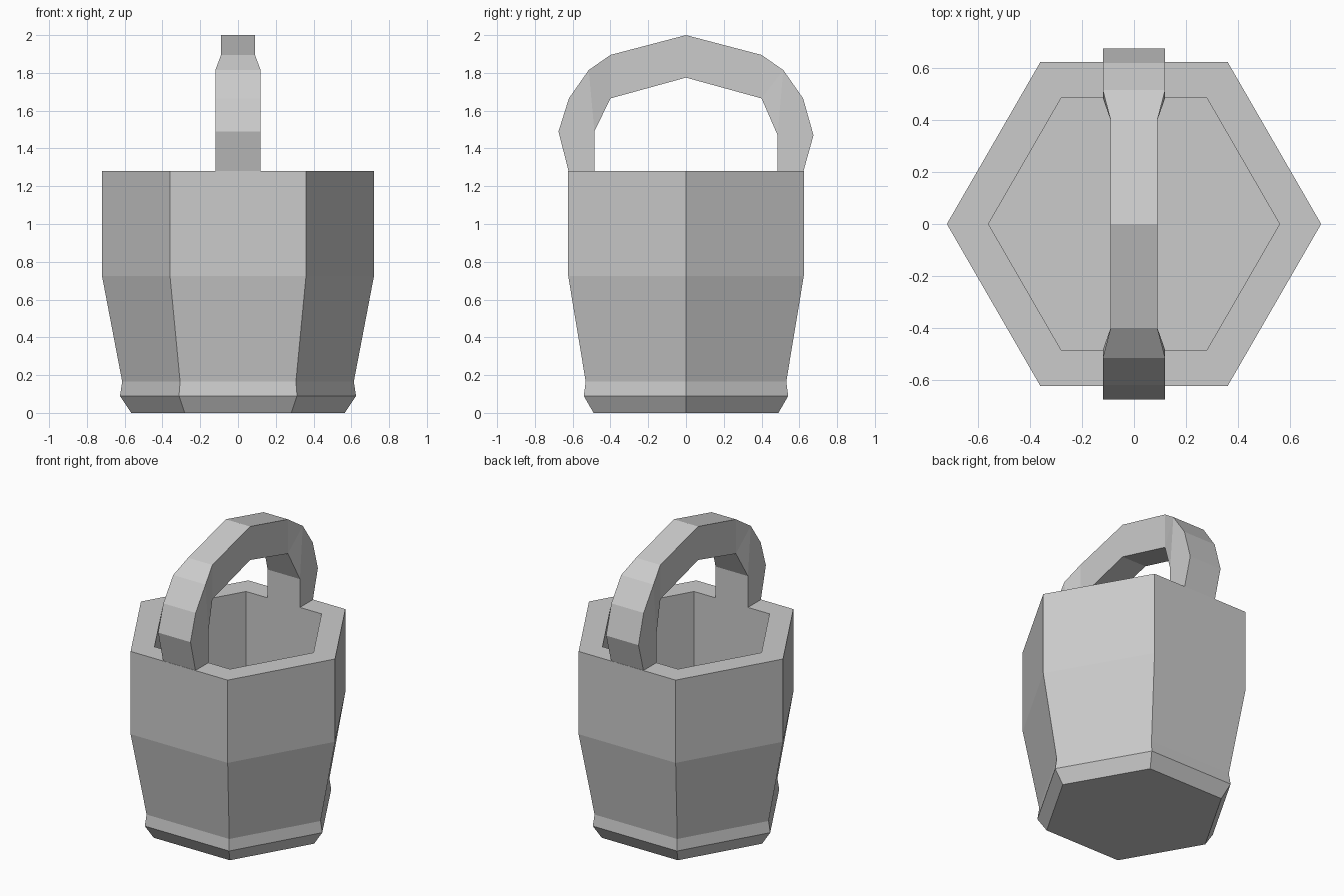
import bpy, bmesh
from math import cos, sin, pi

if "Cube" in bpy.data.objects:
    bpy.data.objects.remove(bpy.data.objects["Cube"])


def finish(name, bm):
    bmesh.ops.remove_doubles(bm, verts=bm.verts, dist=0.0005)
    bmesh.ops.recalc_face_normals(bm, faces=bm.faces)
    mesh = bpy.data.meshes.new(name)
    bm.to_mesh(mesh)
    bm.free()
    obj = bpy.data.objects.new(name, mesh)
    bpy.context.collection.objects.link(obj)
    return obj


# Bucket: six-sided shell, (radius, height) from the underside, over the rim, to the inner floor
profile = [(0.565, 0), (0.625, 0.09), (0.613, 0.165), (0.72, 0.725),
           (0.72, 1.28), (0.56, 1.28), (0.56, 0.09)]
SIDES = 6
bm = bmesh.new()
rings = [[bm.verts.new((r * cos(2 * pi * k / SIDES), r * sin(2 * pi * k / SIDES), z))
          for k in range(SIDES)] for r, z in profile]
for a, b in zip(rings, rings[1:]):
    for k in range(SIDES):
        n = (k + 1) % SIDES
        bm.faces.new((a[k], a[n], b[n], b[k]))
bm.faces.new(rings[0])
bm.faces.new(rings[-1])
finish("bucket", bm)


# Handle: arch across the bucket, each half with a wide leg and a narrower grip
def handle_half(bm, side, bend):
    wide, slim = 0.12, 0.09
    outer = [(0.622, 1.28, wide), (0.675, bend, wide), (0.62, 1.665, wide),
             (0.515, 1.815, wide), (0.4, 1.895, slim), (0, 2.0, slim)]
    inner = [(0.485, 1.28, wide), (0.485, bend, wide), (0.4, 1.665, slim), (0, 1.775, slim)]

    def rail(points, sx):
        return [bm.verts.new((sx * w, side * y, z)) for y, z, w in points]

    o, i = {}, {}
    for sx in (-1, 1):
        o[sx], i[sx] = rail(outer, sx), rail(inner, sx)
        p, q = o[sx], i[sx]
        for face in ((p[0], p[1], q[1], q[0]), (p[1], p[2], p[3], q[1]),
                     (p[3], q[2], q[1]), (p[3], p[4], q[2]),
                     (p[4], p[5], q[3], q[2])):
            bm.faces.new(face)
    for r in (o, i):
        for k in range(len(r[1]) - 1):
            bm.faces.new((r[-1][k], r[1][k], r[1][k + 1], r[-1][k + 1]))


bm = bmesh.new()
handle_half(bm, -1, 1.49)
handle_half(bm, 1, 1.47)
finish("handle", bm)
